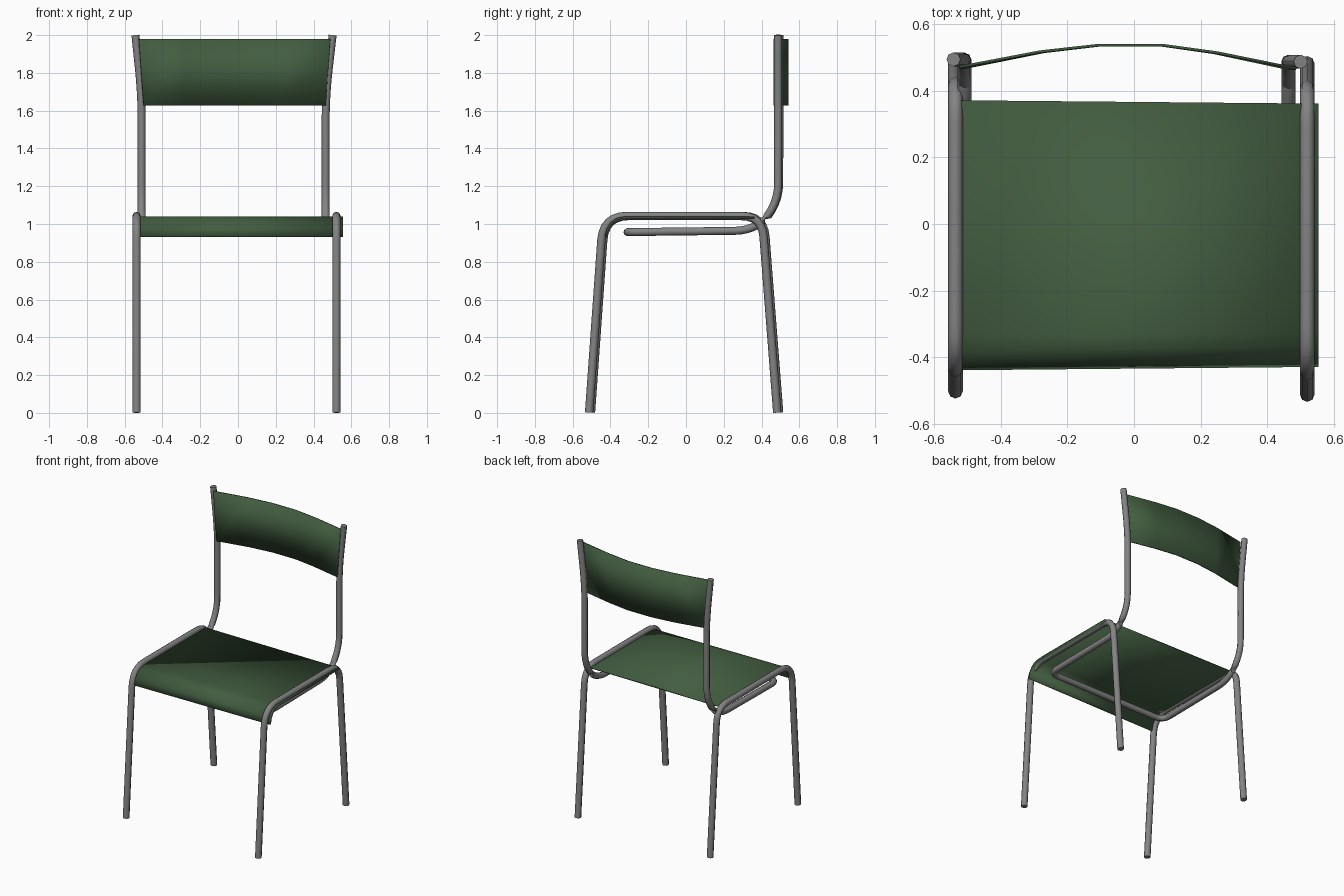
import bpy, bmesh
from mathutils import Vector

if "Cube" in bpy.data.objects:
    bpy.data.objects.remove(bpy.data.objects["Cube"])


def material(name, rgb):
    m = bpy.data.materials.new(name)
    m.diffuse_color = (*rgb, 1)
    m.use_nodes = True
    m.node_tree.nodes["Principled BSDF"].inputs["Base Color"].default_value = m.diffuse_color
    return m


GREY = material("grey steel", (0.23, 0.23, 0.23))
GREEN = material("dark green panel", (0.054, 0.108, 0.051))


def rounded(points):
    """Path from (x, y, z, setback) corners; each corner is eased over its setback."""
    pts = [Vector(p[:3]) for p in points]
    out = [pts[0]]
    for i in range(1, len(pts) - 1):
        s, p = points[i][3], pts[i]
        a = p + (pts[i - 1] - p).normalized() * s
        b = p + (pts[i + 1] - p).normalized() * s
        for k in range(7):
            t = k / 6
            out.append(a * (1 - t) ** 2 + p * 2 * t * (1 - t) + b * t * t)
    return out + [pts[-1]]


def tube(name, points, radius):
    path = rounded(points)
    cu = bpy.data.curves.new(name, 'CURVE')
    cu.dimensions = '3D'
    cu.bevel_depth = radius
    cu.bevel_resolution = 2
    cu.use_fill_caps = True
    sp = cu.splines.new('POLY')
    sp.points.add(len(path) - 1)
    for q, p in zip(sp.points, path):
        q.co = (*p, 1)
    cu.materials.append(GREY)
    ob = bpy.data.objects.new(name, cu)
    bpy.context.collection.objects.link(ob)
    finish(ob, True)


def finish(ob, convert=False):
    bpy.ops.object.select_all(action='DESELECT')
    ob.select_set(True)
    bpy.context.view_layer.objects.active = ob
    if convert:
        bpy.ops.object.convert(target='MESH')
    bpy.ops.object.shade_smooth_by_angle(angle=0.87)


def sheet(name, row_a, row_b, thickness):
    """Thin panel lofted between two matching rows of points."""
    bm = bmesh.new()
    a = [bm.verts.new(p) for p in row_a]
    b = [bm.verts.new(p) for p in row_b]
    for i in range(len(a) - 1):
        bm.faces.new((a[i], a[i + 1], b[i + 1], b[i]))
    me = bpy.data.meshes.new(name)
    bm.to_mesh(me)
    bm.free()
    me.materials.append(GREEN)
    ob = bpy.data.objects.new(name, me)
    bpy.context.collection.objects.link(ob)
    mod = ob.modifiers.new("thickness", 'SOLIDIFY')
    mod.thickness = thickness
    mod.offset = 0
    finish(ob)


# side leg frames
for name, x, dy in (("left_leg_frame", -0.537, 0.005), ("right_leg_frame", 0.521, -0.005)):
    tube(name, [(x, -0.508 + dy, 0.002), (x, -0.434 + dy, 1.043, 0.13),
                (x, 0.407 + dy, 1.042, 0.11), (x, 0.488 + dy, 0.002)], 0.022)

# back uprights joined by a loop under the seat
L, R = -0.51, 0.464
tube("back_frame", [
    (L - 0.033, 0.495, 2.0), (L, 0.495, 1.68, 0.14), (L, 0.493, 1.10, 0.12),
    (L, 0.36, 0.965, 0.10), (L, -0.31, 0.957, 0.07),
    (R, -0.31, 0.957, 0.07), (R, 0.36, 0.965, 0.10), (R, 0.488, 1.10, 0.12),
    (R, 0.488, 1.68, 0.14), (R + 0.037, 0.488, 2.0)], 0.021)

# seat with rolled front edge
profile = [(-0.43, 0.932), (-0.418, 0.975), (-0.40, 1.005), (-0.372, 1.027),
           (-0.33, 1.035), (0.367, 1.035)]
sheet("seat", [(-0.525, y + (0.005 if y > 0 else -0.005), z) for y, z in profile],
      [(0.555, y - (0.005 if y > 0 else -0.005), z) for y, z in profile], 0.01)

# curved backrest, wider at the top
arc = [(-0.50, 0.472), (-0.27, 0.518), (-0.10, 0.538), (0.08, 0.538), (0.24, 0.515), (0.465, 0.467)]
sheet("backrest", [(x, y, 1.628) for x, y in arc],
      [(x * 1.05, y, 1.98) for x, y in arc], 0.008)
